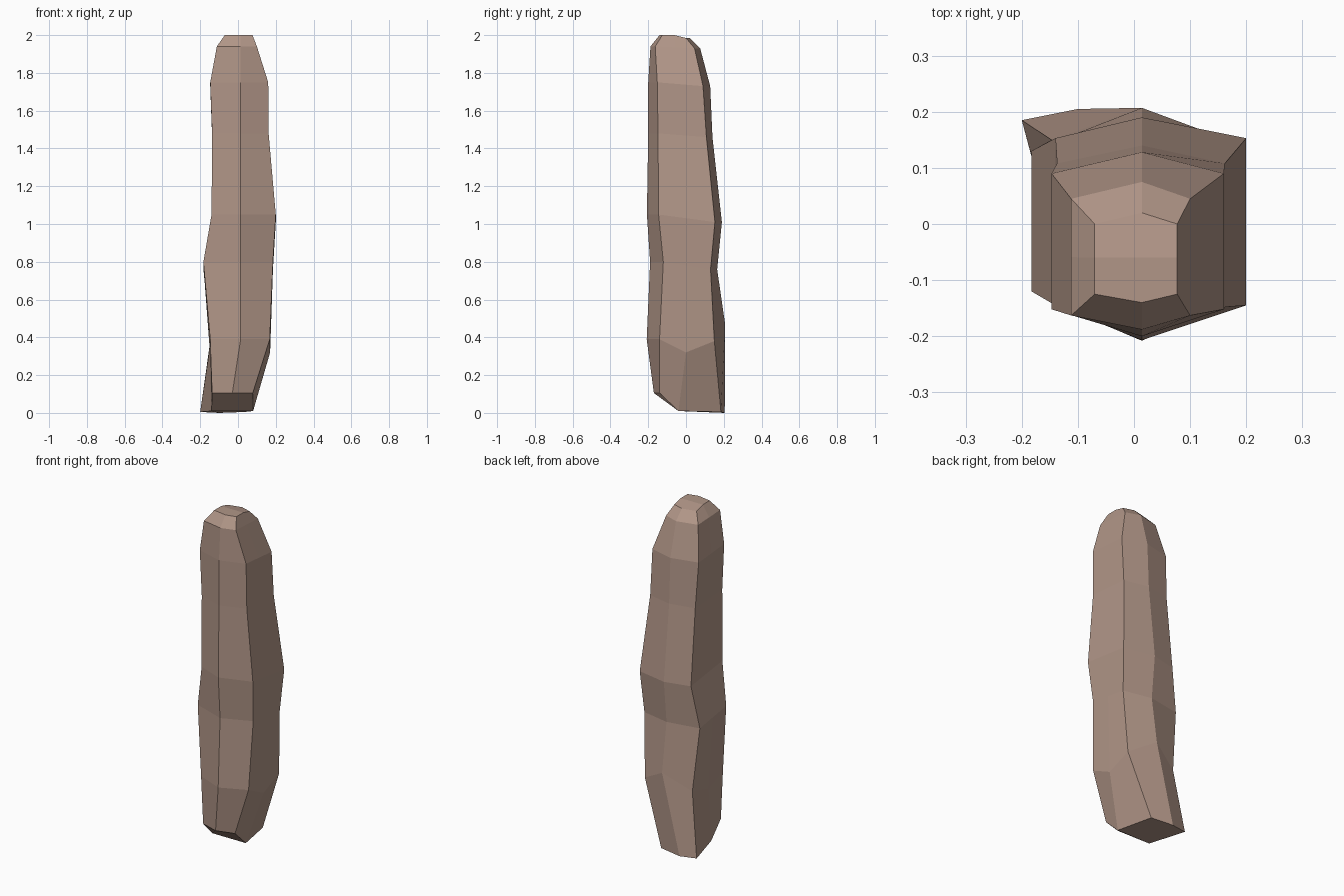
import bpy, bmesh

# One skin colour
skin = bpy.data.materials.new("dusty_skin")
skin.diffuse_color = (0.44, 0.305, 0.245, 1)

# Each station: left x, right x, front (side y, mid y, z), back (side y, mid y, z)
stations = [
    (-0.147, 0.168, -0.14, -0.208, 0.39, 0.15, 0.205, 0.38),
    (-0.183, 0.185, -0.12, -0.19, 0.80, 0.13, 0.165, 0.76),
    (-0.14, 0.20, -0.145, -0.207, 1.05, 0.153, 0.19, 1.01),
    (-0.137, 0.162, -0.148, -0.20, 1.48, 0.108, 0.14, 1.46),
    (-0.147, 0.16, -0.152, -0.20, 1.75, 0.09, 0.128, 1.73),
    (-0.112, 0.10, -0.163, -0.188, 1.94, 0.045, 0.075, 1.93),
    (-0.07, 0.077, -0.125, -0.14, 2.0, 0.0, 0.02, 1.985),
]
MID = 0.014


def ring(xl, xr, fs, fm, fz, bs, bm_y, bz):
    """Eight points round the finger, starting front left."""
    sy, sz = (fs + bs) / 2, (fz + bz) / 2
    return [(xl, fs, fz), (MID, fm, fz), (xr, fs, fz), (xr, sy, sz),
            (xr, bs, bz), (MID, bm_y, bz), (xl, bs, bz), (xl, sy, sz)]


# Slanted cut end, bevelled at the front and twisted to the back left
base = [(-0.137, -0.135, 0.105), (-0.03, -0.17, 0.105), (0.078, -0.14, 0.105),
        (0.08, -0.04, 0.01), (0.035, 0.185, 0.005), (-0.10, 0.205, 0.0),
        (-0.20, 0.185, 0.005), (-0.14, -0.04, 0.01)]
rings = [base] + [ring(*s) for s in stations]
# Lower knuckle dips at the sides and rises at the back; the tip is level
rings[1][3] = (0.17, 0.0, 0.32)
rings[1][7] = (-0.15, 0.0, 0.34)
rings[1][5] = (MID, 0.207, 0.47)
rings[-1][3] = (0.077, -0.06, 2.0)
rings[-1][7] = (-0.07, -0.06, 2.0)

bm = bmesh.new()
v = [[bm.verts.new(p) for p in r] for r in rings]
# Wall faces between neighbouring rings
for a, b in zip(v, v[1:]):
    for i in range(8):
        j = (i + 1) % 8
        bm.faces.new((a[i], a[j], b[j], b[i]))
# End caps: front half and back half
for r in (v[0], v[-1]):
    bm.faces.new((r[0], r[1], r[2], r[3], r[7]))
    bm.faces.new((r[3], r[4], r[5], r[6], r[7]))
bmesh.ops.recalc_face_normals(bm, faces=bm.faces)

mesh = bpy.data.meshes.new("finger")
bm.to_mesh(mesh)
bm.free()
mesh.materials.append(skin)
finger = bpy.data.objects.new("finger", mesh)
bpy.context.collection.objects.link(finger)
